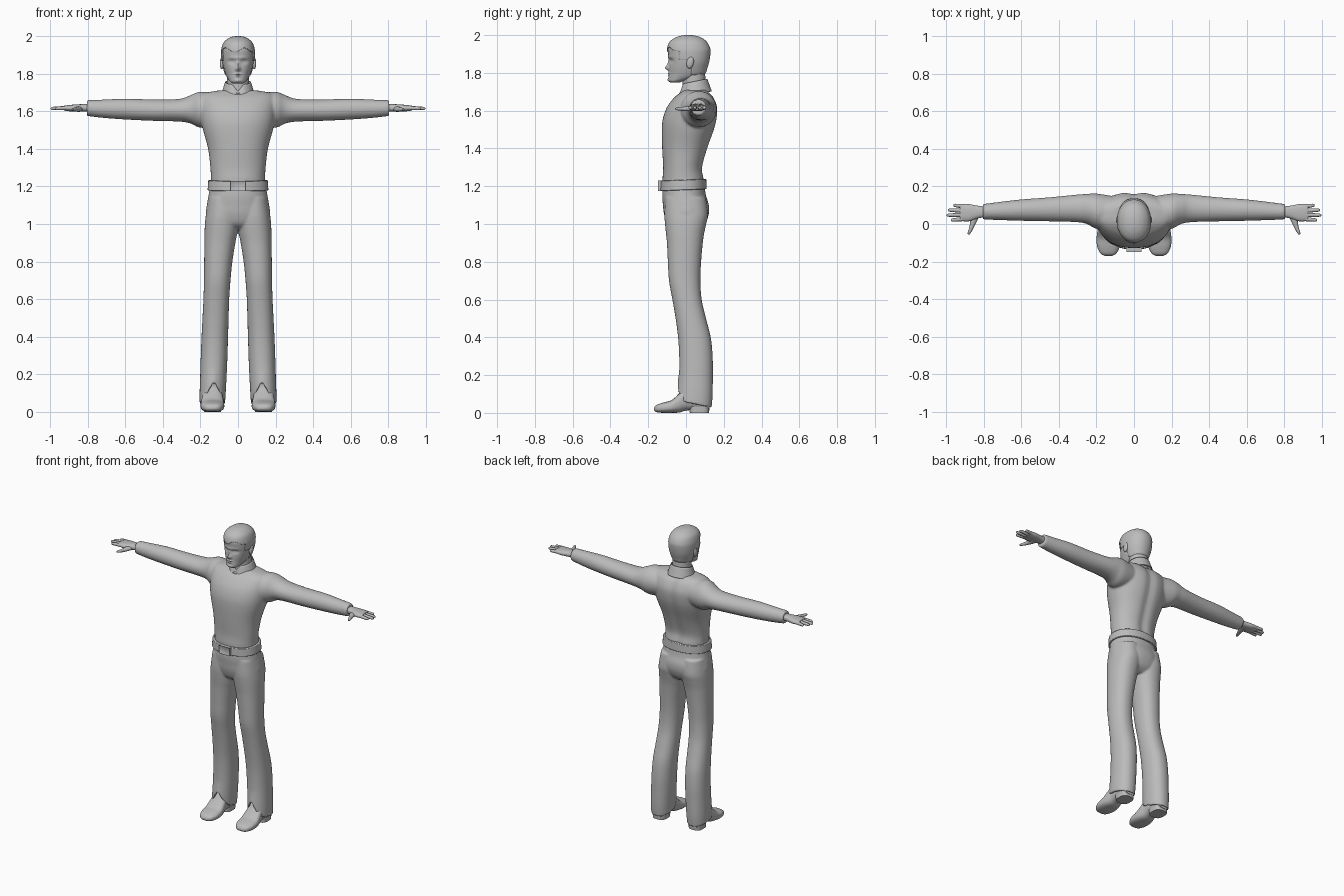
import bpy, bmesh, math
from mathutils import Matrix

grey = bpy.data.materials.new("plain grey")
grey.diffuse_color = (0.5, 0.5, 0.5, 1)


def spline(secs, sub):
    """Catmull-Rom interpolation through the cross-sections."""
    out = []
    for i in range(len(secs) - 1):
        p0, p1, p2 = secs[max(i - 1, 0)], secs[i], secs[i + 1]
        p3 = secs[min(i + 2, len(secs) - 1)]
        for k in range(sub):
            t = k / sub
            out.append([0.5 * (2 * b + (c - a) * t + (2 * a - 5 * b + 4 * c - d) * t * t
                               + (3 * b - a - 3 * c + d) * t ** 3)
                        for a, b, c, d in zip(p0, p1, p2, p3)])
    out.append(list(secs[-1]))
    return out


def loft(bm, axis, secs, sub=4, n=40, e=2.0, sx=1, extra=(), warp=None):
    """Closed skin over sections (t, a0, a1, b0, b1) stacked along an axis."""
    rings = []
    for t, a0, a1, b0, b1 in spline(secs, sub) + [list(s) for s in extra]:
        ring = []
        for k in range(n):
            c, s = math.cos(2 * math.pi * k / n), math.sin(2 * math.pi * k / n)
            a = (a0 + a1) / 2 + (a1 - a0) / 2 * math.copysign(abs(c) ** (2 / e), c)
            b = (b0 + b1) / 2 + (b1 - b0) / 2 * math.copysign(abs(s) ** (2 / e), s)
            p = {'x': (t, a, b), 'y': (a, t, b), 'z': (a, b, t)}[axis]
            if warp:
                p = warp(*p)
            ring.append(bm.verts.new((p[0] * sx, p[1], p[2])))
        rings.append(ring)
    for r, q in zip(rings, rings[1:]):
        for k in range(n):
            bm.faces.new((r[k], r[(k + 1) % n], q[(k + 1) % n], q[k]))
    bm.faces.new(rings[0])
    bm.faces.new(rings[-1])


def finish(bm, name, voxel=0, mirror=False, bevel=0, solid=0):
    bmesh.ops.recalc_face_normals(bm, faces=bm.faces)
    me = bpy.data.meshes.new(name)
    bm.to_mesh(me)
    bm.free()
    me.materials.append(grey)
    ob = bpy.data.objects.new(name, me)
    bpy.context.collection.objects.link(ob)
    bpy.ops.object.select_all(action='DESELECT')
    bpy.context.view_layer.objects.active = ob
    ob.select_set(True)
    bpy.ops.object.shade_smooth_by_angle(angle=math.radians(45))
    if mirror:
        ob.modifiers.new("mirror", 'MIRROR').use_mirror_merge = False
    if solid:
        ob.modifiers.new("thickness", 'SOLIDIFY').thickness = solid
    if bevel:
        m = ob.modifiers.new("bevel", 'BEVEL')
        m.width, m.segments = bevel, 2
    if voxel:
        m = ob.modifiers.new("blend", 'REMESH')
        m.mode, m.voxel_size, m.use_smooth_shade = 'VOXEL', voxel, True
        m = ob.modifiers.new("relax", 'SMOOTH')
        m.factor, m.iterations = 0.5, 5
    return ob


def box(bm, x0, x1, y0, y1, z0, z1):
    m = Matrix.Translation(((x0 + x1) / 2, (y0 + y1) / 2, (z0 + z1) / 2))
    bmesh.ops.create_cube(bm, size=1, matrix=m @ Matrix.Diagonal((x1 - x0, y1 - y0, z1 - z0, 1)))


# shirt: torso and both sleeves blended together
def spine(x, y, z):
    return x, y - (0.012 * math.exp(-(x / 0.03) ** 2) if y > 0.07 else 0), z


bm = bmesh.new()
torso = [(1.20, .146, -.122, .097), (1.24, .144, -.124, .098), (1.30, .147, -.121, .09),
         (1.40, .159, -.126, .117), (1.50, .186, -.128, .152), (1.56, .198, -.122, .166),
         (1.62, .204, -.10, .168), (1.67, .20, -.062, .148), (1.695, .18, -.03, .125),
         (1.71, .11, -.01, .11)]
loft(bm, 'z', [(z, -h, h, f, b) for z, h, f, b in torso], n=64, e=2.2, warp=spine)
sleeve = [(.12, -.03, .15, 1.52, 1.695), (.20, -.026, .162, 1.512, 1.704), (.25, 0, .16, 1.534, 1.687),
          (.31, .01, .156, 1.545, 1.666), (.45, .014, .142, 1.549, 1.663), (.60, .017, .131, 1.556, 1.667),
          (.72, .021, .117, 1.565, 1.662), (.805, .024, .106, 1.575, 1.659)]
for s in (1, -1):
    loft(bm, 'x', sleeve, sx=s)
finish(bm, "shirt", voxel=0.007)

# shirt collar, lower at the front and open at the throat
bm = bmesh.new()
loft(bm, 'z', [(1.685, -.09, .09, -.045, .137), (1.71, -.083, .083, -.037, .128),
               (1.755, -.069, .069, -.022, .113)], n=48,
     warp=lambda x, y, z: (x, y, z + .2 * (y - .045)
                           - (.035 * max(0, 1 - abs(x) / .03) if y < 0 and z > 1.72 else 0)))
bmesh.ops.delete(bm, geom=[f for f in bm.faces if len(f.verts) > 4], context='FACES')
finish(bm, "collar", solid=0.006)


# trousers: hips and two flared legs with a split hem at the front
def hem(x, y, z):
    if z < .25:
        edge = .045 - .2 * (y - .05)
        if y < .05:
            edge += .10 * max(0, 1 - abs(x - .128) / .055)
        z = edge + (z - .03) / .22 * (.25 - edge)
    return x, y, z


bm = bmesh.new()
hips = [(1.21, .148, -.122, .097), (1.15, .157, -.126, .106), (1.10, .166, -.122, .121),
        (1.05, .171, -.116, .12), (1.0, .15, -.098, .10), (.97, .10, -.06, .065)]
loft(bm, 'z', [(z, -h, h, f, b) for z, h, f, b in hips], n=64, e=2.2)
leg = [(1.14, 0, .157, -.11, .105), (1.05, -.005, .171, -.114, .116), (1.0, -.003, .176, -.111, .107),
       (.95, .004, .178, -.106, .096), (.9, .014, .179, -.101, .089), (.8, .03, .18, -.096, .08),
       (.7, .04, .181, -.09, .076), (.6, .047, .184, -.072, .083), (.5, .05, .189, -.055, .106),
       (.4, .053, .194, -.042, .131), (.3, .056, .198, -.036, .141), (.2, .06, .201, -.036, .142),
       (.1, .065, .204, -.041, .141), (.03, .069, .204, -.045, .136)]
w = .015
inside = [(z, .068 + w, .203 - w, -.043 + w, .136 - w) for z in (.03, .1, .22)]
for s in (1, -1):
    loft(bm, 'z', leg, n=64, e=2.2, sx=s, extra=inside, warp=hem)
finish(bm, "trousers", voxel=0.006)

# belt and buckle
bm = bmesh.new()
loft(bm, 'z', [(1.18, -.162, .162, -.137, .11), (1.234, -.158, .158, -.135, .107)], sub=1, n=64, e=2.2,
     warp=lambda x, y, z: (x, y, z + .04 * y))
finish(bm, "belt", bevel=0.003)
bm = bmesh.new()
box(bm, -.04, .04, -.148, -.125, 1.176, 1.23)
front = [f for f in bm.faces if f.calc_center_median().y < -.147]
bmesh.ops.inset_region(bm, faces=front, thickness=.007, depth=-.004)
finish(bm, "buckle")

# shoes with separate heels
bm = bmesh.new()
shoe = [(-.17, .018, .014, .026), (-.157, .042, .004, .042), (-.12, .060, 0, .055), (-.075, .063, 0, .068),
        (-.035, .058, .002, .105), (0, .052, .012, .14), (.05, .05, .016, .15), (.10, .05, .014, .12),
        (.125, .035, .016, .07)]
loft(bm, 'y', [(y, .136 - h, .136 + h, lo, hi) for y, h, lo, hi in shoe], e=2.6)
finish(bm, "shoe", mirror=True)
bm = bmesh.new()
loft(bm, 'z', [(0, .09, .182, .02, .122), (.035, .088, .184, .018, .125)], sub=1, e=3)
finish(bm, "shoe_heel", mirror=True)

# hands: palm, four fingers and thumb
bm = bmesh.new()
loft(bm, 'x', [(.78, .038, .092, 1.598, 1.64), (.83, .03, .097, 1.598, 1.638), (.88, .014, .106, 1.598, 1.635),
               (.925, .017, .105, 1.604, 1.63)], n=24, e=2.4)
for y, dy, tip in ((.094, .006, .962), (.071, .003, .99), (.048, -.001, .997), (.026, -.005, .975)):
    secs = []
    for t, r in ((0, .011), (.4, .0105), (.8, .009), (.95, .007), (1, .003)):
        x, c, z = .91 + (tip - .91) * t, y + dy * t, 1.617 - .002 * t
        secs.append((x, c - r, c + r, z - r, z + r))
    loft(bm, 'x', secs, sub=2, n=12)
loft(bm, 'y', [(.05, .82, .87, 1.597, 1.628), (.01, .838, .872, 1.597, 1.623), (-.02, .854, .877, 1.599, 1.62),
               (-.045, .867, .885, 1.602, 1.618), (-.057, .876, .884, 1.606, 1.613)], sub=3, n=16)
finish(bm, "hand", mirror=True)

# head with sculpted face: (x, z, width, height, push)
skull = [(1.748, .028, -.08, -.035), (1.758, .042, -.09, -.005), (1.775, .055, -.092, .06),
         (1.795, .065, -.09, .096), (1.825, .075, -.09, .108), (1.86, .083, -.089, .118),
         (1.90, .086, -.094, .124), (1.93, .084, -.095, .123), (1.96, .073, -.082, .106),
         (1.982, .05, -.053, .078), (1.993, .025, -.02, .045), (1.996, .004, .006, .018)]
features = [(0, 1.826, .012, .012, -.018), (0, 1.845, .009, .02, -.009), (.034, 1.864, .017, .011, .010),
            (-.034, 1.864, .017, .011, .010), (.034, 1.862, .009, .005, -.004), (-.034, 1.862, .009, .005, -.004),
            (0, 1.797, .022, .005, -.006), (0, 1.786, .018, .004, -.005), (0, 1.7915, .025, .002, .003),
            (0, 1.762, .018, .01, -.006), (0, 1.884, .05, .008, -.004)]


def face(x, y, z):
    if y < -.02:
        y += sum(d * math.exp(-((x - fx) / fw) ** 2 - ((z - fz) / fh) ** 2) for fx, fz, fw, fh, d in features)
    return x, y, z


bm = bmesh.new()
loft(bm, 'z', [(z, -h, h, f, b) for z, h, f, b in skull], sub=8, n=96, e=2.15, warp=face)
finish(bm, "head")

# neck
bm = bmesh.new()
loft(bm, 'z', [(1.66, -.068, .068, -.025, .115), (1.74, -.06, .06, -.018, .105), (1.82, -.06, .06, -.02, .10)])
finish(bm, "neck")

# hair: an enlarged skull shell trimmed along the hairline
bm = bmesh.new()
g = .005
loft(bm, 'z', [(z + (.004 if z > 1.94 else 0), -h - g, h + g, f - g, b + g) for z, h, f, b in skull],
     sub=8, n=96, e=2.15)


def bare(f):
    c = f.calc_center_median()
    line = 1.925 - .012 * math.cos(c.x * 60 + 1) if c.y < -.035 else (1.87 if c.y < .03 else 1.79)
    return c.z < line


bmesh.ops.delete(bm, geom=[f for f in bm.faces if bare(f)], context='FACES')
finish(bm, "hair", solid=0.007)

# ears
bm = bmesh.new()
bmesh.ops.create_uvsphere(bm, u_segments=20, v_segments=12, radius=1,
                          matrix=Matrix.Translation((.086, .022, 1.855)) @ Matrix.Rotation(-.2, 4, 'X')
                          @ Matrix.Diagonal((.011, .019, .032, 1)))
finish(bm, "ear", mirror=True)
